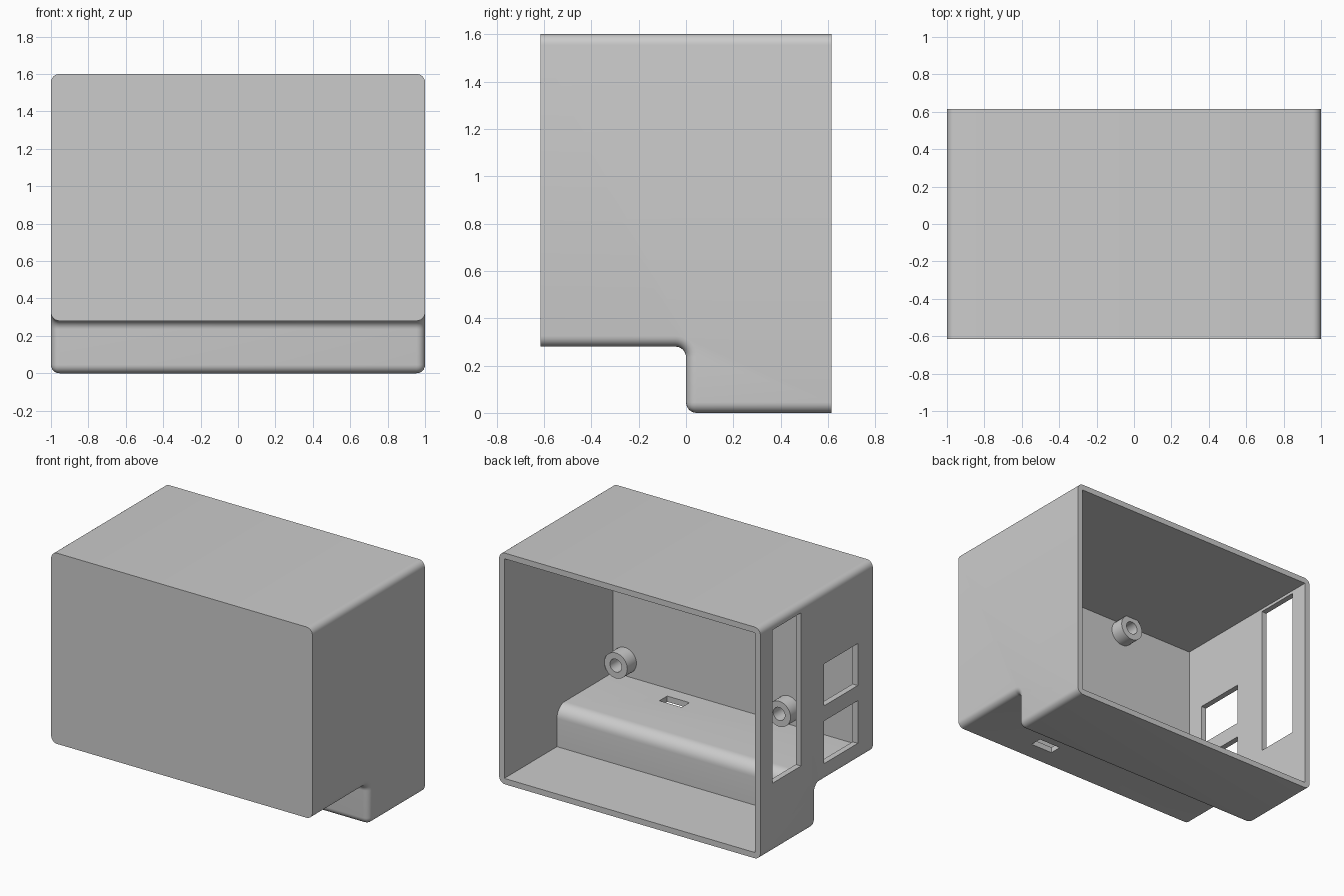
import bpy, bmesh, math
from mathutils import Matrix, Vector

if "Cube" in bpy.data.objects:
    bpy.data.objects.remove(bpy.data.objects["Cube"], do_unlink=True)

D, H = 0.615, 1.6        # half depth, height
WALL, R = 0.04, 0.045    # wall thickness, edge radius
STEP_Z = 0.28            # underside of the overhang

grey = bpy.data.materials.new("plain grey")
grey.use_nodes = True
colour = (0.6, 0.6, 0.6, 1)
grey.diffuse_color = colour
grey.node_tree.nodes["Principled BSDF"].inputs["Base Color"].default_value = colour


def make_object(name, bm):
    bmesh.ops.recalc_face_normals(bm, faces=bm.faces)
    mesh = bpy.data.meshes.new(name)
    bm.to_mesh(mesh)
    bm.free()
    mesh.materials.append(grey)
    obj = bpy.data.objects.new(name, mesh)
    bpy.context.collection.objects.link(obj)
    return obj


def stepped_prism(half_x, front, back, bottom, top, step_y, step_z, radius):
    """Stepped side profile with a filleted inner corner, swept along x."""
    arc = [(step_y - radius + radius * math.sin(a), step_z - radius + radius * math.cos(a))
           for a in (math.pi / 2 * i / 8 for i in range(9))]
    profile = [(front, top), (front, step_z)] + arc
    profile += [(step_y, bottom), (back, bottom), (back, top)]
    bm = bmesh.new()
    face = bm.faces.new([bm.verts.new((-half_x, y, z)) for y, z in profile])
    swept = bmesh.ops.extrude_face_region(bm, geom=[face])["geom"]
    bmesh.ops.translate(bm, vec=(2 * half_x, 0, 0),
                        verts=[v for v in swept if isinstance(v, bmesh.types.BMVert)])
    bmesh.ops.recalc_face_normals(bm, faces=bm.faces)
    return bm


def cut(target, name, bm):
    cutter = make_object(name, bm)
    cutter.hide_render = True
    mod = target.modifiers.new(name, 'BOOLEAN')
    mod.operation, mod.solver, mod.object = 'DIFFERENCE', 'EXACT', cutter
    bpy.context.view_layer.objects.active = target
    bpy.ops.object.modifier_apply(modifier=mod.name)
    bpy.data.objects.remove(cutter, do_unlink=True)


def block(x, y, z):
    size = Vector((x[1] - x[0], y[1] - y[0], z[1] - z[0]))
    mid = Vector((sum(x), sum(y), sum(z))) / 2
    bm = bmesh.new()
    bmesh.ops.create_cube(bm, size=1, matrix=Matrix.Translation(mid) @ Matrix.Diagonal(size).to_4x4())
    return bm


def smooth(obj):
    bpy.ops.object.select_all(action='DESELECT')
    obj.select_set(True)
    bpy.context.view_layer.objects.active = obj
    bpy.ops.object.shade_smooth_by_angle(angle=math.radians(30))


# Outer housing: round every sharp edge except those of the front and back faces
bm = stepped_prism(1, -D, D, 0, H, 0, STEP_Z, R)
sharp = [e for e in bm.edges if e.calc_face_angle() > 0.5
         and not any(all(abs(v.co.y - s) < 1e-4 for v in e.verts) for s in (-D, D))]
bmesh.ops.bevel(bm, geom=sharp, offset=R, offset_type='OFFSET', segments=6, profile=0.5,
                affect='EDGES', clamp_overlap=False)
bmesh.ops.remove_doubles(bm, verts=bm.verts, dist=1e-5)
housing = make_object("housing", bm)

# Cavity open at the back
cut(housing, "cavity", stepped_prism(1 - WALL, -D + WALL, D + 0.1, WALL, H - WALL,
                                     WALL, STEP_Z + WALL, R + WALL))

# Port openings in the side wall and the small slot in the overhang
side = (-1.1, -0.9)
cut(housing, "tall_opening", block(side, (0.17, 0.485), (0.48, 1.54)))
cut(housing, "upper_opening", block(side, (-0.45, -0.08), (0.8, 1.09)))
cut(housing, "lower_opening", block(side, (-0.45, -0.08), (0.4, 0.695)))
cut(housing, "slot", block((0.31, 0.48), (-0.48, -0.395), (0.2, 0.4)))
smooth(housing)

# Hollow mounting posts on the inside of the front wall
base, tip = -D + WALL - 0.005, -0.475
for row, z in (("lower", 0.428), ("upper", 1.486)):
    for col, x in (("left", 0.87), ("right", -0.38)):
        bm = bmesh.new()
        ring = [bm.verts.new((x + r, y, z)) for r, y in
                ((0.088, base), (0.088, tip), (0.045, tip), (0.045, base))]
        edges = [bm.edges.new((ring[i], ring[(i + 1) % 4])) for i in range(4)]
        bmesh.ops.spin(bm, geom=ring + edges, cent=(x, 0, z), axis=(0, 1, 0),
                       angle=math.tau, steps=32, use_merge=True)
        bmesh.ops.remove_doubles(bm, verts=bm.verts, dist=1e-5)
        smooth(make_object(f"{row}_{col}_post", bm))
